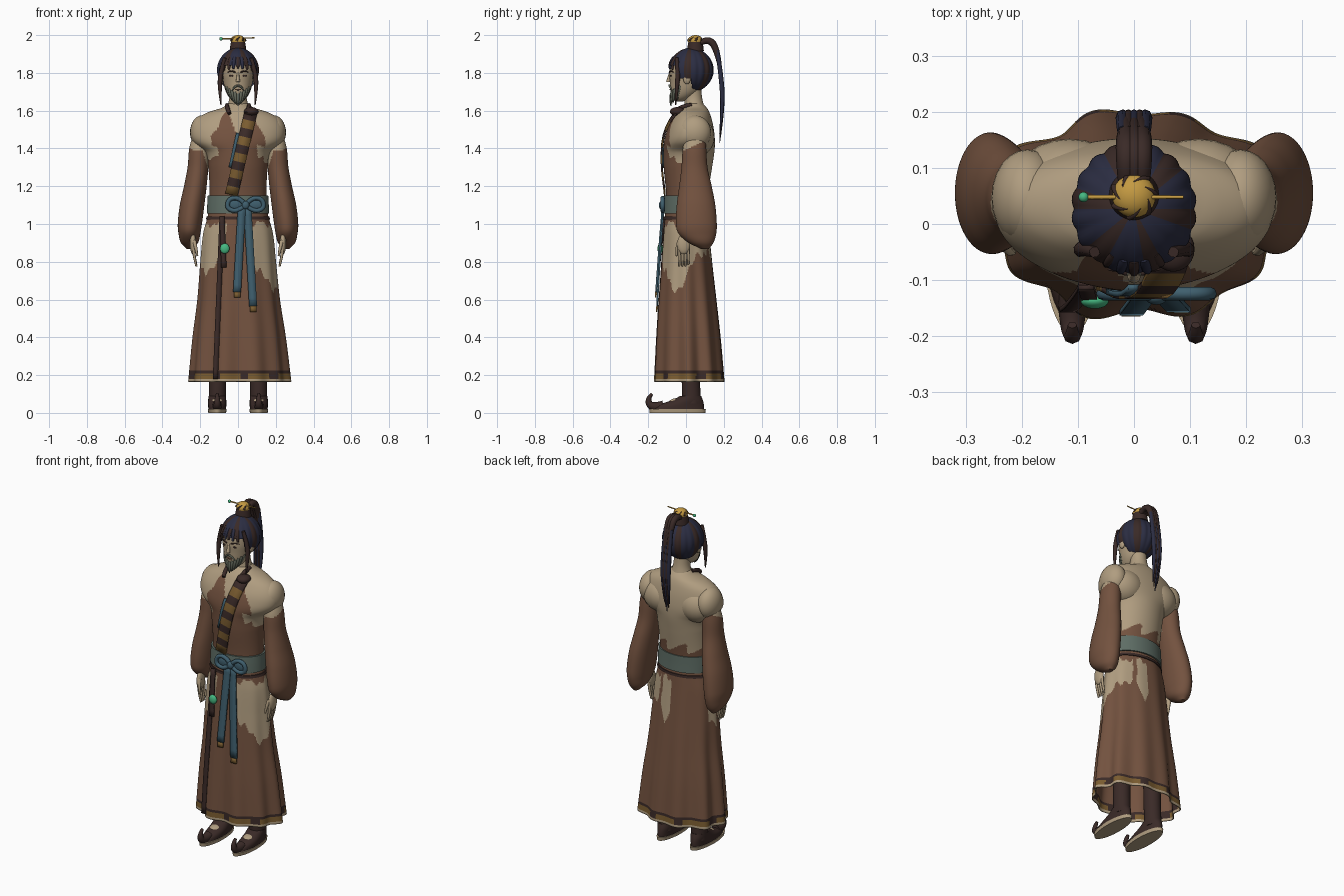
import bpy, bmesh, math
from mathutils import Vector, Matrix

cube = bpy.data.objects.get("Cube")
if cube:
    bpy.data.objects.remove(cube, do_unlink=True)


def material(name, hexcode):
    srgb = [int(hexcode[i:i + 2], 16) / 255 for i in (0, 2, 4)]
    col = [((c + 0.055) / 1.055) ** 2.4 for c in srgb] + [1]
    m = bpy.data.materials.new(name)
    m.use_nodes = True
    m.diffuse_color = col
    m.node_tree.nodes["Principled BSDF"].inputs["Base Color"].default_value = col
    return m


SKIN = material("tan", "B09D80")
ROBE = material("robe brown", "73523F")
DARK = material("dark brown", "3A2A27")
NAVY = material("navy", "2B2D42")
GOLD = material("gold", "C49A42")
BELT = material("grey green", "5E6D65")
SASH = material("slate blue", "3F5F6E")
JADE = material("jade", "46B982")
TRIM = material("ochre", "7A5C30")
BEARD = material("beard grey", "62675A")


def finish(name, bm, mats, rule=None, angle=50):
    bmesh.ops.recalc_face_normals(bm, faces=bm.faces)
    if rule:
        for f in bm.faces:
            f.material_index = rule(*f.calc_center_median())
    me = bpy.data.meshes.new(name)
    bm.to_mesh(me)
    bm.free()
    for m in mats:
        me.materials.append(m)
    ob = bpy.data.objects.new(name, me)
    bpy.context.collection.objects.link(ob)
    bpy.ops.object.select_all(action='DESELECT')
    ob.select_set(True)
    bpy.context.view_layer.objects.active = ob
    bpy.ops.object.shade_smooth_by_angle(angle=math.radians(angle))
    return ob


def sample(st, z):
    # smooth section (cx, cy, rx, ry) at height z, stations run downwards
    n = len(st)
    i = max([k for k in range(n - 1) if st[k][0] >= z] or [0])

    def slope(k):
        a, b = st[max(k - 1, 0)], st[min(k + 1, n - 1)]
        return (Vector(b[1:]) - Vector(a[1:])) / (b[0] - a[0])
    h = st[i + 1][0] - st[i][0]
    t = (z - st[i][0]) / h
    a, b = Vector(st[i][1:]), Vector(st[i + 1][1:])
    return (a * (2*t**3 - 3*t*t + 1) + b * (3*t*t - 2*t**3)
            + slope(i) * h * (t**3 - 2*t*t + t) + slope(i + 1) * h * (t**3 - t*t))


def front(st, x, z, gap=0.0):
    # point on the front of a loft
    cx, cy, rx, ry = sample(st, z)
    return Vector((x, cy - ry * math.sqrt(max(0, 1 - ((x - cx) / rx) ** 2)) - gap, z))


def loft(name, st, mats, rule=None, n=40, steps=24, fold=0, caps=True, side=1):
    bm = bmesh.new()
    rings = []
    for k in range(steps + 1):
        t = k / steps
        z = st[0][0] + (st[-1][0] - st[0][0]) * t
        cx, cy, rx, ry = sample(st, z)
        ring = []
        for j in range(n):
            a = math.tau * j / n
            r = 1 + fold * t * (math.cos(10 * a) + .5 * math.cos(7 * a + 1))
            ring.append(bm.verts.new((side * cx + rx * r * math.cos(a), cy + ry * r * math.sin(a), z)))
        rings.append(ring)
    for a, b in zip(rings, rings[1:]):
        for j in range(n):
            bm.faces.new((a[j], a[(j + 1) % n], b[(j + 1) % n], b[j]))
    if caps:
        bm.faces.new(rings[0])
        bm.faces.new(rings[-1])
    return finish(name, bm, mats, rule)


def ball(name, loc, size, mat):
    bm = bmesh.new()
    bmesh.ops.create_uvsphere(bm, u_segments=24, v_segments=16, radius=1,
                              matrix=Matrix.Translation(loc) @ Matrix.Diagonal((*size, 1)))
    return finish(name, bm, [mat])


def tube(name, pts, radii, mat):
    cu = bpy.data.curves.new(name, 'CURVE')
    cu.dimensions = '3D'
    cu.bevel_depth, cu.bevel_resolution, cu.resolution_u = 1, 2, 6
    cu.use_fill_caps = True
    sp = cu.splines.new('NURBS')
    sp.points.add(len(pts) - 1)
    for p, co, r in zip(sp.points, pts, radii):
        p.co, p.radius = (*co, 1), r
    sp.order_u, sp.use_endpoint_u = 3, True
    cu.materials.append(mat)
    ob = bpy.data.objects.new(name, cu)
    bpy.context.collection.objects.link(ob)
    bpy.ops.object.select_all(action='DESELECT')
    ob.select_set(True)
    bpy.context.view_layer.objects.active = ob
    bpy.ops.object.convert(target='MESH')


def ribbon(name, pts, width, mats, pick=lambda i: 0):
    bm = bmesh.new()
    rows = []
    for i, p in enumerate(pts):
        d = pts[min(i + 1, len(pts) - 1)] - pts[max(i - 1, 0)]
        s = d.cross(Vector((0, 1, 0))).normalized() * width / 2
        rows.append((bm.verts.new(p - s), bm.verts.new(p + s)))
    for i, (a, b) in enumerate(zip(rows, rows[1:])):
        bm.faces.new((a[0], a[1], b[1], b[0])).material_index = pick(i)
    mod = finish(name, bm, mats).modifiers.new("thickness", 'SOLIDIFY')
    mod.thickness, mod.offset = 0.009, 0


def line(st, x0, z0, x1, z1, n, gap):
    return [front(st, x0 + (x1 - x0) * i / n, z0 + (z1 - z0) * i / n, gap) for i in range(n + 1)]


# Torso with broad shoulders, worn robe front and bare back
torso_st = [(1.64, 0, .04, .05, .045), (1.615, 0, .04, .085, .07), (1.595, 0, .037, .15, .085),
            (1.565, 0, .033, .207, .1), (1.52, 0, .026, .24, .118), (1.47, 0, .021, .247, .13),
            (1.43, 0, .018, .23, .135), (1.38, 0, .015, .172, .135), (1.3, 0, .01, .157, .128),
            (1.15, 0, .005, .15, .11), (1.05, 0, 0, .155, .11)]


def torso_rule(x, y, z):
    wob = .01 * math.sin(50 * x + 40 * z)
    if y > .03:
        return 0 if z > 1.2 + 3 * wob else 1
    if z > 1.45 and abs(x) < .35 * (z - 1.45):
        return 0
    limit = .14 - .55 * max(0, z - 1.46) - (.035 if 1.35 < z + wob < 1.41 else 0)
    return 0 if z > 1.33 + wob and abs(x) > limit + wob / 2 else 1


loft("torso", torso_st, [SKIN, ROBE], torso_rule, n=160, steps=110)
loft("neck", [(1.74, 0, .03, .046, .048), (1.66, 0, .04, .047, .047), (1.58, 0, .045, .075, .065)], [SKIN])

# Skirt with bare hip patches and patterned hem
skirt_st = [(1.12, 0, 0, .152, .11), (1.05, 0, .002, .158, .114), (.95, 0, .002, .183, .122),
            (.8, 0, .004, .197, .135), (.6, .002, .008, .213, .153), (.4, .004, .013, .238, .169),
            (.165, .006, .018, .26, .183)]


def skirt_rule(x, y, z):
    a = math.degrees(math.atan2(y, x))
    dark_check = int((a + 180) / 12) % 4 == 0
    if z < .18:
        return 0
    if z < .225:
        return 3 if dark_check or z > .212 else 2
    wob = .03 * math.sin(a * .13) + .015 * math.sin(a * .41)
    left = -64 < a < 48 and z > .77 + wob - .1 * math.cos(math.radians(3 * (a + 20)))
    right = (a > 165 or a < -118) and z > .77 + wob
    back = abs(a - 76) < 17 + 200 * wob and z > .74 + .006 * abs(a - 74)
    return 0 if (left or right or back) and z < 1.0 + wob / 2 else 1


skirt = loft("skirt", skirt_st, [SKIN, ROBE, TRIM, DARK], skirt_rule, n=200, steps=130, fold=.05, caps=False)
skirt.modifiers.new("cloth", 'SOLIDIFY').thickness = .006
ribbon("skirt_edge", line(skirt_st, -.085, 1.03, -.12, .18, 20, .012), .027, [DARK])

# Belt, cord, knot and hanging tails
loft("belt", [(1.15, 0, .003, .16, .118), (1.1, 0, .002, .163, .12), (1.055, 0, .002, .165, .122)], [BELT], steps=6, n=64)
loft("belt_cord", [(1.04, 0, .002, .166, .12), (1.025, 0, .002, .17, .121)], [DARK], steps=2, n=64)
for s in (-1, 1):
    loop = [(.0, 1.1), (.03, 1.14), (.09, 1.135), (.1, 1.08), (.04, 1.065), (0, 1.1)]
    tube("sash_loop", [(.04 + s * u, -.124, z) for u, z in loop], [.012] * 6, SASH)
    ball("loop_fill", (.04 + s * .055, -.12, 1.103), (.035, .008, .025), SASH)
ball("sash_knot", (.04, -.13, 1.1), (.02, .014, .022), SASH)
for name, x0, x1, low in (("short", .02, -.005, .64), ("long", .05, .08, .565)):
    ribbon(name + "_tail", line(skirt_st, x0, 1.09, x1, low, 12, .016), .042, [SASH])
    ribbon(name + "_tassel", line(skirt_st, x1, low, x1, low - .03, 2, .016), .034, [TRIM])
ribbon("pendant_strap", line(skirt_st, -.085, 1.04, -.075, .77, 8, .018), .028, [DARK])
ball("pendant", (-.07, -.137, .87), (.025, .014, .027), JADE)

# Chest strap and collar
ribbon("chest_strap", line(torso_st, .068, 1.59, -.035, 1.155, 10, .01), .068, [DARK, TRIM], lambda i: i % 2)
ribbon("strap_edge", line(torso_st, .0, 1.48, -.04, 1.3, 6, .006), .02, [SASH])
ball("strap_pad", (.07, -.045, 1.595), (.038, .04, .024), DARK)
for s in (-1, 1):
    tube("collar", [(s * .058, .03, 1.63), (s * .062, -.03, 1.625), (s * .045, -.072, 1.585)], [.01, .014, .01], DARK)

# Arms, sleeves, hands, legs and shoes
sleeve_st = [(1.47, .2, .05, .04, .05), (1.4, .205, .045, .053, .062), (1.3, .212, .045, .055, .069),
             (1.2, .226, .05, .06, .086), (1.1, .243, .053, .065, .102), (1.0, .255, .055, .064, .108),
             (.95, .257, .06, .058, .1), (.9, .257, .08, .045, .065), (.868, .257, .1, .015, .02)]


def sleeve_rule(x, y, z):
    torn = z > 1.395 + .45 * y or (abs(x) < .185 - .3 * (1.38 - z) and z > 1.28 and y < .05)
    return 0 if torn else 1


for s in (-1, 1):
    ball("shoulder", (s * .19, .047, 1.485), (.064, .086, .09), SKIN)
    ball("shoulder_blade", (s * .115, .06, 1.46), (.11, .092, .1), SKIN)
    loft("sleeve", sleeve_st, [SKIN, ROBE], sleeve_rule, n=80, steps=90, side=s)
    ball("palm", (s * .238, -.012, .895), (.017, .034, .055), SKIN)
    for k in range(4):
        y = -.036 + .016 * k
        tube("finger", [(s * .236, y, .88), (s * .234, y, .83), (s * .22, y, .775 + .01 * (k == 3))], [.009, .008, .005], SKIN)
    tube("thumb", [(s * .232, -.035, .91), (s * .222, -.052, .87), (s * .215, -.05, .83)], [.011, .009, .005], SKIN)
    loft("boot_leg", [(.55, .1, .03, .05, .05), (.2, .108, .025, .046, .048), (.05, .11, .03, .045, .05)], [DARK], steps=8, side=s)
    loft("sole", [(.02, .11, -.045, .05, .15), (0, .11, -.045, .047, .147)], [SKIN], steps=2, side=s)
    loft("shoe", [(.09, .11, .025, .046, .055), (.065, .11, .005, .048, .085), (.04, .11, -.03, .048, .125),
                  (.02, .11, -.04, .047, .135)], [DARK], steps=10, side=s)
    ball("instep", (s * .11, -.045, .056), (.034, .045, .022), SKIN)
    tube("toe_curl", [(s * .11, -.12, .037), (s * .11, -.185, .025), (s * .11, -.205, .075), (s * .11, -.18, .1)],
         [.028, .022, .014, .008], DARK)

# Head and face
head_st = [(1.91, 0, .02, .04, .05), (1.86, 0, .01, .078, .085), (1.8, 0, 0, .082, .088), (1.75, 0, 0, .077, .085),
           (1.7, 0, -.008, .064, .074), (1.665, 0, -.025, .042, .048), (1.648, 0, -.035, .016, .018)]
loft("head", head_st, [SKIN])
tube("nose", [(0, -.084, 1.8), (0, -.092, 1.77), (0, -.094, 1.752)], [.006, .008, .012], SKIN)
tube("mouth", [front(head_st, x, 1.712, .001) for x in (-.016, 0, .016)], [.003, .005, .003], ROBE)
for s in (-1, 1):
    ball("eye", front(head_st, s * .033, 1.785), (.014, .004, .005), DARK)
    ball("ear", (s * .088, .005, 1.77), (.012, .02, .03), SKIN)
    tube("eyebrow", [front(head_st, s * x, z, .002) for x, z in ((.014, 1.803), (.035, 1.815), (.056, 1.803))],
         [.004, .005, .002], DARK)
    tube("moustache", [front(head_st, s * x, z, .004) for x, z in ((.003, 1.733), (.025, 1.727), (.038, 1.69))],
         [.006, .006, .002], BEARD)
    tube("side_lock", [(s * .07, -.05, 1.88), (s * .092, -.042, 1.8), (s * .098, -.048, 1.72), (s * .09, -.055, 1.63)],
         [.01, .014, .012, .003], DARK)
for k in range(-5, 6):
    a = k * .25
    root = (.066 * math.sin(a), -.008 - .068 * math.cos(a), 1.69 + .035 * abs(a))
    mid = (.055 * math.sin(a), -.022 - .06 * math.cos(a), 1.66 + .025 * abs(a))
    tip = (.032 * math.sin(a), -.03 - .05 * math.cos(a), 1.625 + .025 * abs(a))
    tube("beard_strand", [root, mid, tip], [.009, .011, .002], BEARD)

# Swept-back hair with alternating locks
bm = bmesh.new()
bmesh.ops.create_uvsphere(bm, u_segments=96, v_segments=32, radius=1)
for v in bm.verts:
    r = 1 + .05 * abs(math.sin(9 * math.atan2(v.co.y, v.co.x))) * (1 - v.co.z ** 2)
    v.co = (v.co.x * .107 * r, .027 + v.co.y * .114 * r, 1.815 + v.co.z * .118)


def is_face_opening(x, y, z):
    return (y < -.03 and z < 1.835 and abs(x) < .078) or (y < .03 and z < 1.775)


opening = [f for f in bm.faces if is_face_opening(*f.calc_center_median())]
bmesh.ops.delete(bm, geom=opening, context='FACES')
finish("hair", bm, [NAVY, DARK], lambda x, y, z: int((math.atan2(y - .027, x) + math.pi) * 9 / math.pi) % 3 // 2)
for k in range(-3, 4):
    x = k * .022
    tube("fringe", [front(head_st, x * .8, 1.88, .003), front(head_st, x, 1.855, .004),
                    front(head_st, x * 1.12, 1.825 - .004 * abs(k), .003)], [.01, .014, .005],
         NAVY if abs(k) == 1 else DARK)

# Topknot, hairpin and ponytail
loft("topknot", [(1.972, 0, .05, .036, .036), (1.95, 0, .05, .04, .04), (1.915, 0, .05, .045, .045)], [DARK], steps=6)
ball("topknot_cap", (0, .05, 1.97), (.039, .039, .03), GOLD)
for k in range(7):
    a = k * math.tau / 7
    tube("cap_curl", [(.039 * math.cos(a), .05 + .039 * math.sin(a), 1.97),
                      (.035 * math.cos(a + .3), .05 + .035 * math.sin(a + .3), 1.985),
                      (.025 * math.cos(a + .7), .05 + .025 * math.sin(a + .7), 1.992)], [.006, .005, .001], DARK)
tube("hairpin", [(-.09, .048, 1.98), (0, .048, 1.983), (.088, .048, 1.986)], [.004, .004, .003], GOLD)
ball("hairpin_bead", (-.09, .048, 1.98), (.009, .009, .009), JADE)
for x in (-.014, 0, .014):
    tube("ponytail_band", [(x, .07, 1.955), (x, .115, 1.985), (x, .165, 1.93), (x, .185, 1.8)], [.014, .019, .018, .008], DARK)
for k in range(-2, 3):
    x = k * .01
    tube("ponytail_lock", [(x, .165, 1.92), (x, .185, 1.8), (x, .197, 1.62), (x * .8, .178, 1.43 + .025 * abs(k))],
         [.01, .013, .012, .002], DARK if k % 2 else NAVY)
